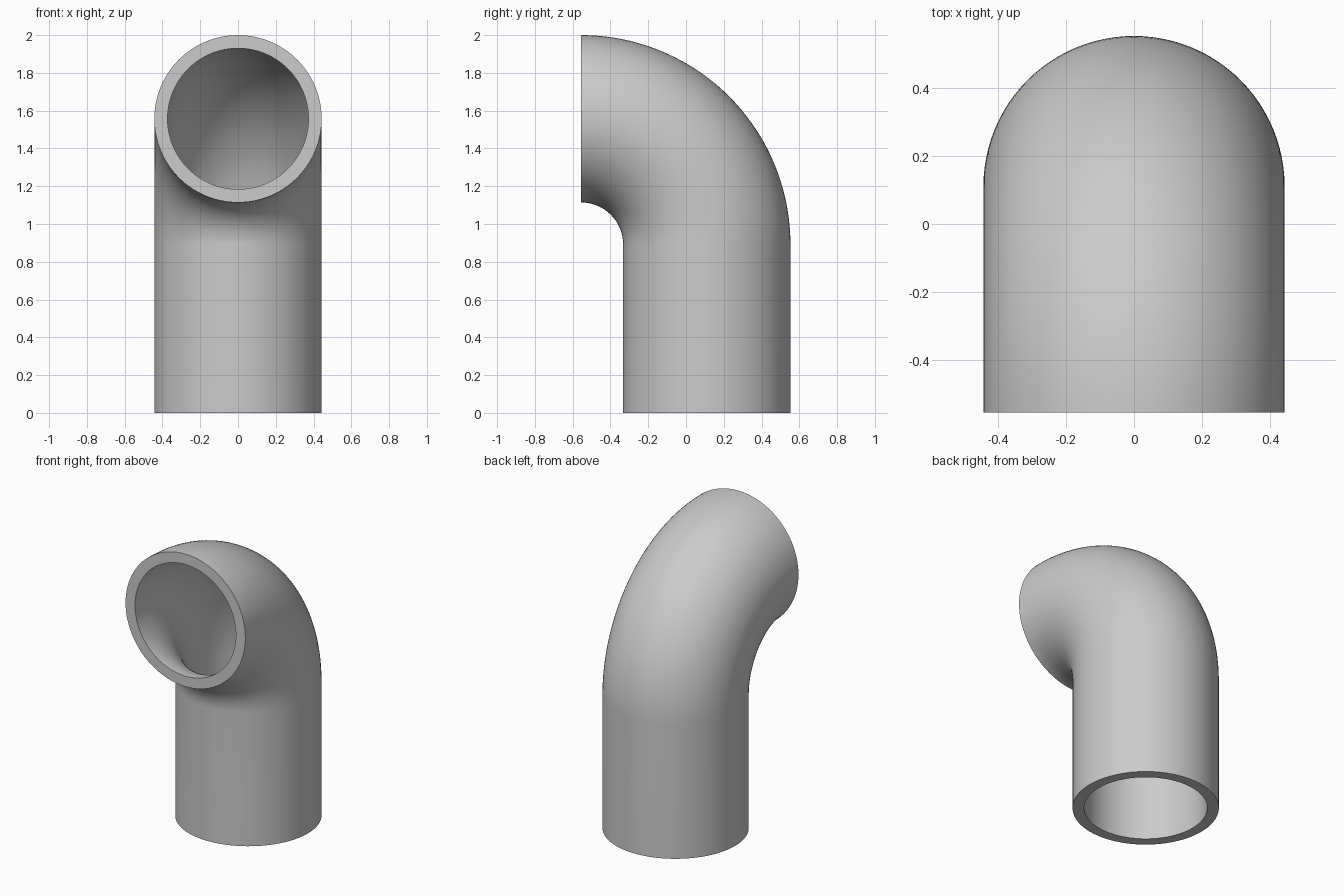
import bpy, bmesh, math
from mathutils import Matrix, Vector

cube = bpy.data.objects.get("Cube")
if cube:
    bpy.data.objects.remove(cube, do_unlink=True)

OUTER, INNER = 0.443, 0.373     # pipe radii
BEND = 0.665                    # centreline radius of the elbow
PIVOT = Vector((0, -0.555, 0.892))
SIDES, STEPS = 96, 40

grey = bpy.data.materials.new("plain grey")
grey.use_nodes = True
colour = (0.6, 0.6, 0.6, 1)
grey.diffuse_color = colour
grey.node_tree.nodes["Principled BSDF"].inputs["Base Color"].default_value = colour

# Section frames along the centreline: straight foot, then quarter bend
frames = [Matrix.Translation((0, PIVOT.y + BEND, 0))]
for i in range(STEPS + 1):
    turn = Matrix.Rotation(math.pi / 2 * i / STEPS, 4, 'X')
    frames.append(Matrix.Translation(PIVOT) @ turn @ Matrix.Translation((0, BEND, 0)))

bm = bmesh.new()


def ring(frame, radius):
    angles = [math.tau * k / SIDES for k in range(SIDES)]
    return [bm.verts.new(frame @ Vector((radius * math.cos(a), radius * math.sin(a), 0)))
            for a in angles]


def bridge(a, b):
    for k in range(SIDES):
        n = (k + 1) % SIDES
        bm.faces.new((a[k], a[n], b[n], b[k]))


# Outer wall up, mouth rim, inner wall back down, foot rim
loops = [ring(f, OUTER) for f in frames] + [ring(f, INNER) for f in reversed(frames)]
for i, loop in enumerate(loops):
    bridge(loop, loops[(i + 1) % len(loops)])
bmesh.ops.recalc_face_normals(bm, faces=bm.faces)

mesh = bpy.data.meshes.new("elbow_pipe")
bm.to_mesh(mesh)
bm.free()
mesh.materials.append(grey)
pipe = bpy.data.objects.new("elbow_pipe", mesh)
bpy.context.collection.objects.link(pipe)

# Smooth walls with crisp rims
bpy.ops.object.select_all(action='DESELECT')
pipe.select_set(True)
bpy.context.view_layer.objects.active = pipe
bpy.ops.object.shade_smooth_by_angle(angle=math.radians(30))
